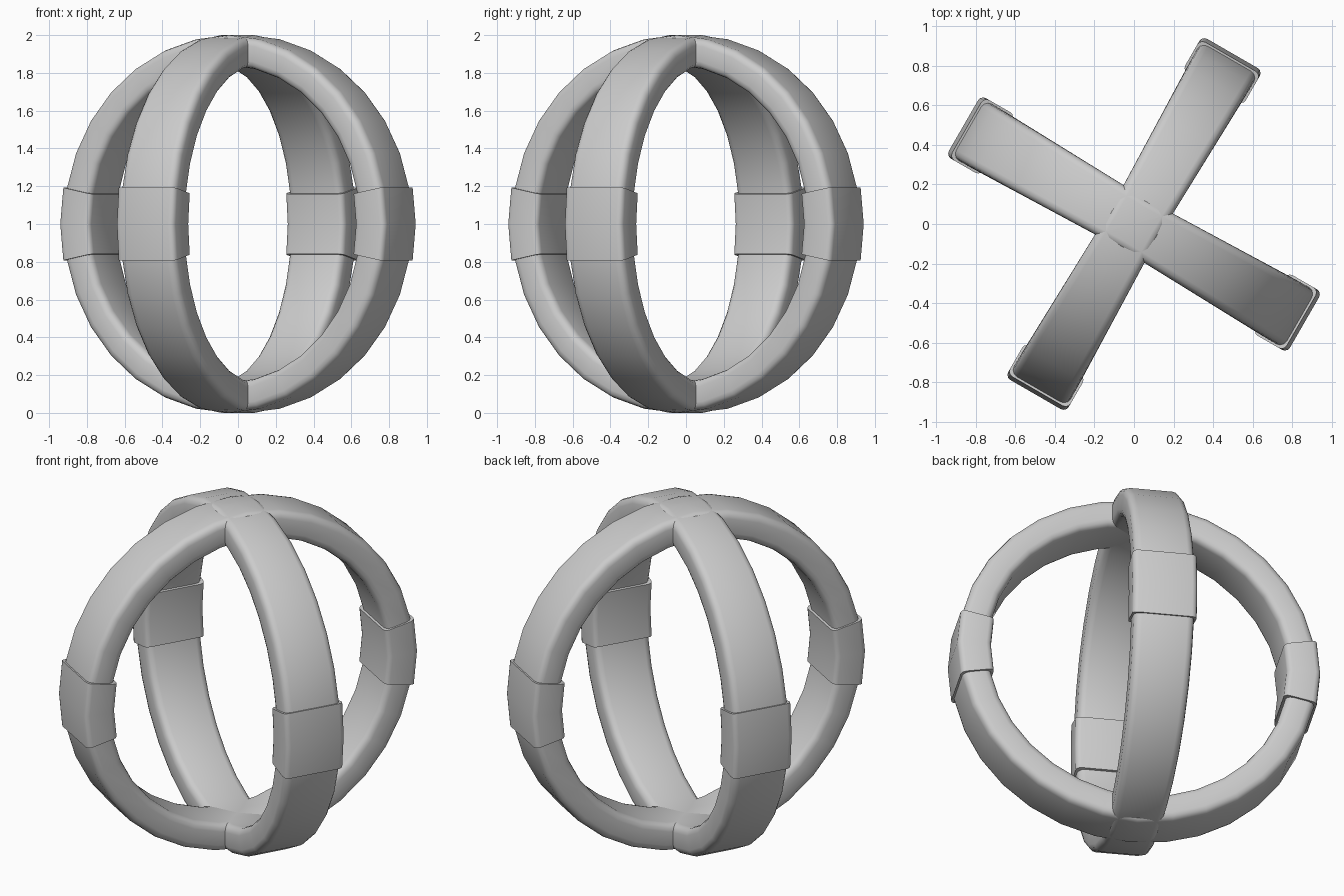
import bpy, bmesh, math

if "Cube" in bpy.data.objects:
    bpy.data.objects.remove(bpy.data.objects["Cube"])

grey = bpy.data.materials.new("plain grey")
grey.diffuse_color = (0.6, 0.6, 0.6, 1)
grey.use_nodes = True
grey.node_tree.nodes["Principled BSDF"].inputs["Base Color"].default_value = grey.diffuse_color


def section(half_w, r_in, r_out, bevel, steps=3):
    """Rounded rectangle as (width offset, radius) points."""
    pts = []
    corners = [(1, 1, 0), (-1, 1, 90), (-1, -1, 180), (1, -1, 270)]
    for sx, sr, start in corners:
        cx = sx * (half_w - bevel)
        cr = (r_out if sr > 0 else r_in) - sr * bevel
        for k in range(steps + 1):
            a = math.radians(start + 90 * k / steps)
            pts.append((cx + bevel * math.cos(a), cr + bevel * math.sin(a)))
    return pts


def sweep(name, heading, angles, profile, closed):
    """Sweep a profile, given per angle, around the upright circle facing a heading."""
    bm = bmesh.new()
    h = math.radians(heading)
    ux, uy = math.cos(h), math.sin(h)
    loops = []
    for a in angles:
        loop = []
        for w, r in profile(a):
            s = r * math.cos(a)
            loop.append(bm.verts.new((ux * s - uy * w, uy * s + ux * w,
                                      1 + r * math.sin(a))))
        loops.append(loop)
    n = len(loops[0])
    pairs = list(zip(loops, loops[1:]))
    if closed:
        pairs.append((loops[-1], loops[0]))
    else:
        bm.faces.new(loops[0])
        bm.faces.new(loops[-1])
    for p, q in pairs:
        for i in range(n):
            j = (i + 1) % n
            bm.faces.new((p[i], p[j], q[j], q[i]))
    bmesh.ops.recalc_face_normals(bm, faces=bm.faces)
    mesh = bpy.data.meshes.new(name)
    bm.to_mesh(mesh)
    bm.free()
    mesh.materials.append(grey)
    obj = bpy.data.objects.new(name, mesh)
    bpy.context.collection.objects.link(obj)
    bpy.ops.object.select_all(action='DESELECT')
    obj.select_set(True)
    bpy.context.view_layer.objects.active = obj
    bpy.ops.object.shade_smooth_by_angle(angle=math.radians(40))
    return obj


def band_profile(a):
    # The band narrows and grows slightly taller towards the poles
    c = abs(math.cos(a))
    return section(0.14 + 0.026 * c, 0.84 - 0.015 * c, 1.0 - 0.015 * c, 0.04)


def collar_profile(a):
    return section(0.177, 0.812, 0.997, 0.03)


STEP = 2 * math.pi / 32
for ring, heading in (("first", 60), ("second", -30)):
    # Upright band
    sweep(ring + "_ring", heading, [i * STEP for i in range(32)], band_profile, True)
    # Collars clasping the band on both sides at mid height
    for side, turn in (("near", 180), ("far", 0)):
        sweep(f"{ring}_{side}_collar", heading + turn, [-STEP, 0, STEP],
              collar_profile, False)
